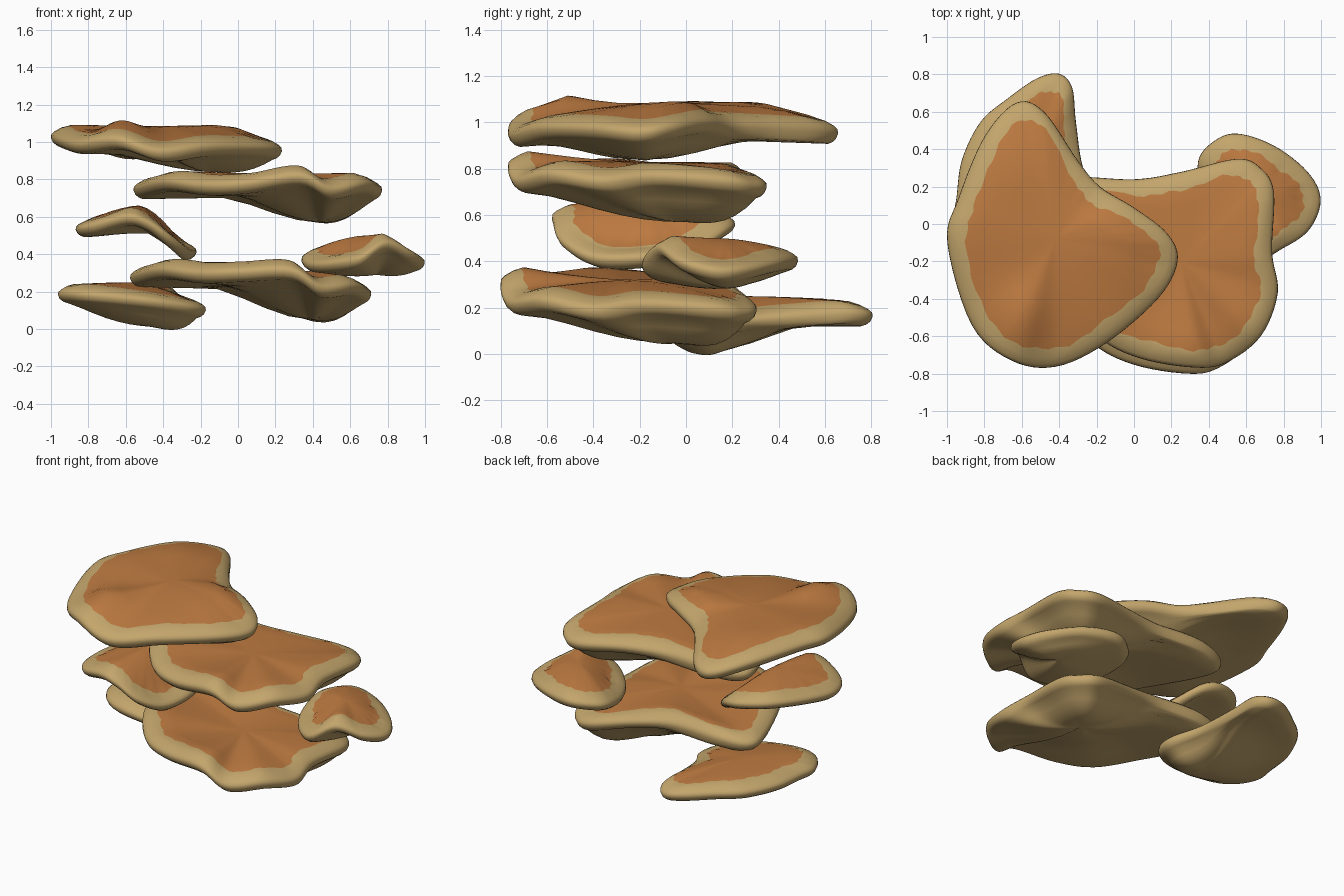
import bpy, bmesh, math
from mathutils import Vector

if "Cube" in bpy.data.objects:
    bpy.data.objects.remove(bpy.data.objects["Cube"])


def material(name, col):
    m = bpy.data.materials.new(name)
    m.diffuse_color = (*col, 1)
    m.use_nodes = True
    m.node_tree.nodes["Principled BSDF"].inputs["Base Color"].default_value = m.diffuse_color
    return m


RUST = material("rust cap", (0.51, 0.195, 0.052))
TAN = material("tan rim", (0.55, 0.38, 0.15))


def smooth_loop(pts, steps=6):
    """Closed Catmull-Rom curve through the points."""
    out, n = [], len(pts)
    for i in range(n):
        a, b, c, d = (Vector(pts[(i + k) % n]) for k in (-1, 0, 1, 2))
        for s in range(steps):
            t = s / steps
            out.append(0.5 * (2 * b + (c - a) * t + (2 * a - 5 * b + 4 * c - d) * t * t
                              + (3 * b - a - 3 * c + d) * t ** 3))
    return out


def lerp(a, b, t):
    return a + (b - a) * t


def cap(name, rim_pts, top, foot, reach, half=0.055, band=0.1, bumps=()):
    """Shelf cap: wavy tapered rim, domed rust top, underside swelling to a foot.
    reach = x and y radius of the swelling; bumps = (x, y, height, radius) on top."""
    rim = smooth_loop(rim_pts)
    n = len(rim)
    top, foot = Vector(top), Vector(foot)
    base = sum(p.z for p in rim) / n - half
    bm = bmesh.new()

    def ring(fn):
        return [bm.verts.new(fn(p, i)) for i, p in enumerate(rim)]

    def inset(c, dist, dz, wobble=0.0):
        def fn(p, i):
            flat = Vector((c.x - p.x, c.y - p.y, 0))
            d = dist + wobble * (math.sin(i * 1.9) + math.sin(i * 0.7))
            return p + flat.normalized() * d + Vector((0, 0, dz))
        return fn

    def top_fn(s):
        def fn(p, i):
            q = inset(top, band, half)(p, i)
            v = lerp(top, q, s)
            v.z = lerp(top.z, q.z, s ** 1.6)
            for x, y, h, r in bumps:
                v.z += h * math.exp(-((v.x - x) ** 2 + (v.y - y) ** 2) / r ** 2)
            return v
        return fn

    def under_fn(s):
        def fn(p, i):
            q = inset(foot, 0.05, -half)(p, i)
            v = lerp(foot, q, s)
            d = math.hypot((v.x - foot.x) / reach[0], (v.y - foot.y) / reach[1])
            w = max(0, 1 - d)
            w = w * (1 + w * (1 - w)) * (1 - s ** 4)
            v.z = lerp(base, q.z, s) - (base - foot.z) * w
            return v
        return fn

    rings = [ring(top_fn(s)) for s in (0.2, 0.4, 0.6, 0.8)]
    rings.append(ring(inset(top, band, half, 0.007)))
    rust_rings = len(rings) - 1
    for d, z in ((0.055, 0.78), (0.02, 0.42), (0.004, 0.15), (0.002, -0.2), (0.012, -0.6),
                 (0.03, -0.87)):
        rings.append(ring(inset(top if z > 0 else foot, d, z * half)))
    rings += [ring(under_fn(s)) for s in (1, 0.85, 0.7, 0.55, 0.4, 0.27, 0.13)]

    # skin the rings; rust inside the band, tan everywhere else
    for k in range(len(rings) - 1):
        a, b = rings[k], rings[k + 1]
        for i in range(n):
            j = (i + 1) % n
            f = bm.faces.new((a[i], a[j], b[j], b[i]))
            f.material_index = 0 if k < rust_rings else 1
    for centre, r, mi in ((top, rings[0], 0), (foot, rings[-1], 1)):
        v = bm.verts.new(centre)
        for i in range(n):
            bm.faces.new((v, r[i], r[(i + 1) % n])).material_index = mi
    bmesh.ops.recalc_face_normals(bm, faces=bm.faces)
    for f in bm.faces:
        f.smooth = True
    me = bpy.data.meshes.new(name)
    bm.to_mesh(me)
    bm.free()
    me.materials.append(RUST)
    me.materials.append(TAN)
    ob = bpy.data.objects.new(name, me)
    bpy.context.collection.objects.link(ob)


# top left cap
cap("top_cap",
    [(-.63, .65, .965), (-.48, .6, .97), (-.3, .34, .985), (-.18, .2, .99), (0, .09, 1.0),
     (.18, -.05, .98), (.235, -.2, .96), (.13, -.4, .975), (-.15, -.64, .98), (-.42, -.765, .95),
     (-.66, -.73, 1.015), (-.87, -.54, .99), (-1, -.1, 1.03), (-.94, .14, 1.035), (-.8, .47, 1.01)],
    (-.42, -.08, 1.085), (-.14, -.17, .84), (.62, .45),
    bumps=[(-.66, -.52, .045, .16), (-.06, -.08, .03, .2), (-.6, .33, .02, .18)])

# two broad caps share one outline
BROAD = [(.55, .35, .73), (.68, .3, .73), (.75, .17, .75), (.74, -.15, .77), (.77, -.37, .75),
         (.68, -.6, .78), (.5, -.74, .75), (.33, -.77, .82), (.03, -.72, .78), (-.2, -.6, .77),
         (-.4, -.35, .79), (-.54, 0, .76), (-.54, .17, .75), (-.35, .25, .77), (0, .24, .77),
         (.25, .28, .76)]
cap("upper_broad_cap", BROAD, (.25, -.2, .83), (.44, 0, .57), (.5, .75))
cap("lower_broad_cap",
    [(x * .97 - .035, y * .99 - .04, z - .47 - .11 * max(0, x)) for x, y, z in BROAD],
    (.2, -.23, .32), (.39, -.02, .05), (.5, .75))

# small arched cap, left
cap("left_small_cap",
    [(-.8, -.48, .55), (-.6, -.57, .60), (-.48, -.575, .57), (-.36, -.54, .49), (-.26, -.4, .42),
     (-.22, -.17, .42), (-.27, .02, .45), (-.4, .18, .54), (-.53, .21, .57), (-.7, .12, .58),
     (-.82, -.1, .56), (-.87, -.32, .54)],
    (-.53, -.2, .66), (-.48, -.2, .51), (.4, .5), half=.048, band=.09)

# small cap, right
cap("right_small_cap",
    [(.34, .33, .38), (.42, .44, .40), (.55, .485, .41), (.75, .42, .40), (.93, .28, .37),
     (1, .13, .36), (.94, -.03, .40), (.8, -.13, .46), (.65, -.19, .38), (.48, -.06, .35),
     (.37, .13, .35)],
    (.68, .15, .50), (.74, .18, .29), (.4, .45), half=.05, band=.09)

# bottom left cap
cap("bottom_cap",
    [(-.95, .15, .19), (-.92, .35, .19), (-.82, .55, .19), (-.68, .67, .19), (-.52, .78, .18),
     (-.4, .805, .17), (-.33, .73, .18), (-.31, .55, .17), (-.27, .3, .15), (-.17, .1, .11),
     (-.24, -.06, .12), (-.45, -.16, .15), (-.73, -.17, .18), (-.88, -.11, .19), (-.96, .02, .19)],
    (-.58, .25, .25), (-.46, .1, .012), (.6, .4), half=.05)
